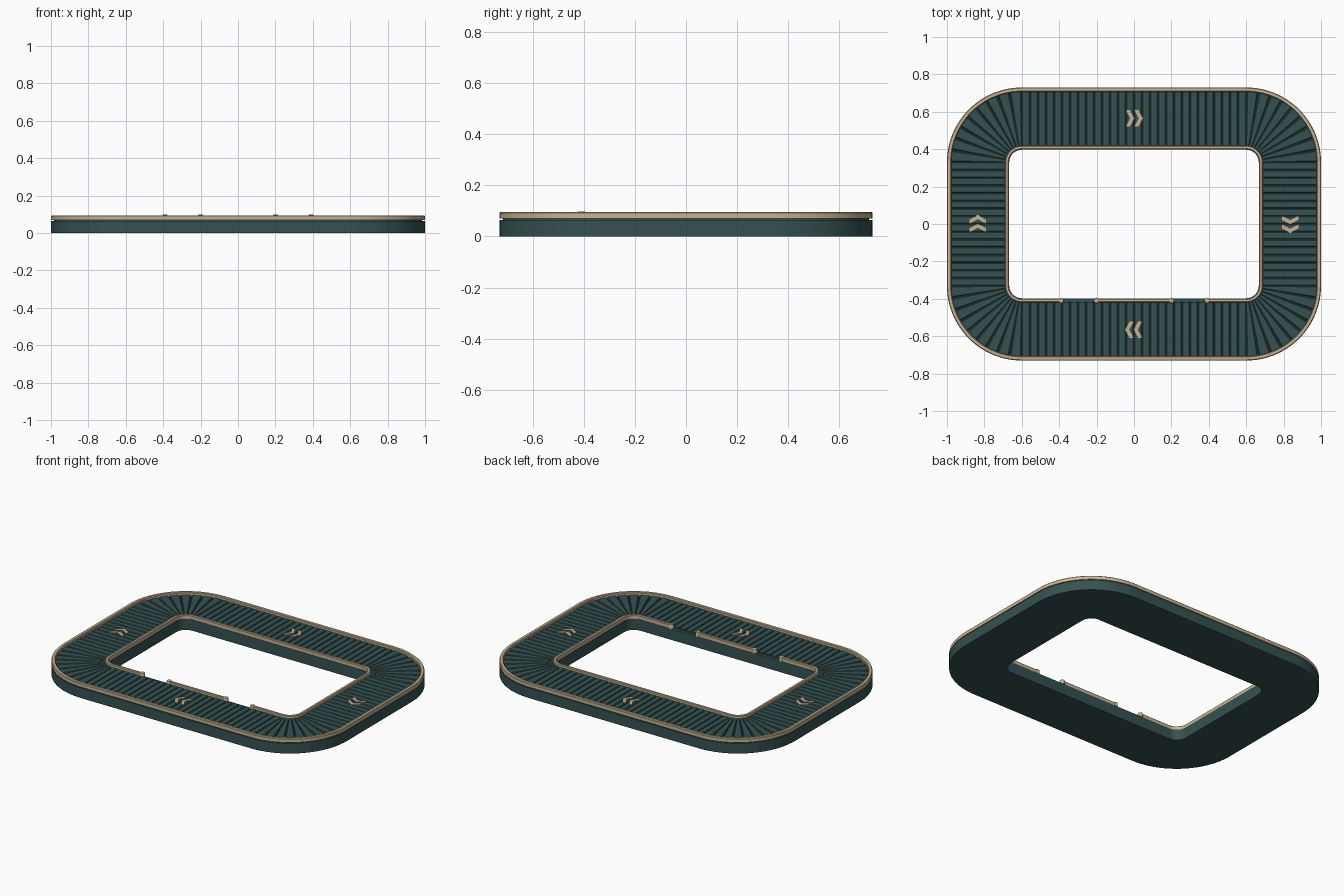
import bpy, bmesh, math

if "Cube" in bpy.data.objects:
    bpy.data.objects.remove(bpy.data.objects["Cube"])

CX, CY = 0.6, 0.33          # corner centres
R_IN, R_OUT = 0.067, 0.4    # track edges measured from the corner centres


def material(name, rgb):
    m = bpy.data.materials.new(name)
    m.diffuse_color = (*rgb, 1)
    m.use_nodes = True
    m.node_tree.nodes["Principled BSDF"].inputs["Base Color"].default_value = m.diffuse_color
    return m


TEAL = material("dark teal", (0.036, 0.083, 0.083))
TAN = material("tan", (0.58, 0.45, 0.29))


def finish(name, bm, mat, smooth=True):
    bmesh.ops.recalc_face_normals(bm, faces=bm.faces[:])
    me = bpy.data.meshes.new(name)
    bm.to_mesh(me)
    bm.free()
    ob = bpy.data.objects.new(name, me)
    bpy.context.collection.objects.link(ob)
    me.materials.append(mat)
    if smooth:
        bpy.ops.object.select_all(action='DESELECT')
        bpy.context.view_layer.objects.active = ob
        ob.select_set(True)
        bpy.ops.object.shade_smooth_by_angle(angle=math.radians(30))
    return ob


def corners(steps=24):
    """Counterclockwise stations, starting after the front straight."""
    out = []
    for k, (sx, sy) in enumerate([(1, -1), (1, 1), (-1, 1), (-1, -1)]):
        for i in range(steps + 1):
            out.append((sx * CX, sy * CY, math.radians(-90 + 90 * k + 90 * i / steps)))
    return out


def point(station, r, z):
    x, y, a = station
    return (x + r * math.cos(a), y + r * math.sin(a), z)


def sweep(bm, path, profile, closed):
    rings = [[bm.verts.new(point(s, r, z)) for r, z in profile] for s in path]
    n = len(profile)
    for i in range(len(rings) - (0 if closed else 1)):
        a, b = rings[i], rings[(i + 1) % len(rings)]
        for j in range(n):
            bm.faces.new((a[j], b[j], b[(j + 1) % n], a[(j + 1) % n]))
    if not closed:
        bm.faces.new(rings[0])
        bm.faces.new(rings[-1])


def rail_profile(r0, r1, c=0.004, z0=0.07, z1=0.095):
    return [(r0, z0), (r1, z0), (r1, z1 - c), (r1 - c, z1), (r0 + c, z1), (r0, z1 - c)]


# Track body with a small rebate under the outer rail
bm = bmesh.new()
sweep(bm, corners(), [(R_IN, 0), (R_OUT, 0), (R_OUT, 0.065), (R_OUT - 0.015, 0.065),
                      (R_OUT - 0.015, 0.07), (R_IN, 0.07)], True)
finish("track_body", bm, TEAL)

# Outer rail
bm = bmesh.new()
sweep(bm, corners(), rail_profile(R_OUT - 0.023, R_OUT), True)
finish("outer_rail", bm, TAN)

# Inner rail, with two openings on the front straight
front = -math.pi / 2
inner = rail_profile(R_IN + 0.002, R_IN + 0.022)
bm = bmesh.new()
sweep(bm, [(0.39, -CY, front)] + corners() + [(-0.39, -CY, front)], inner, False)
sweep(bm, [(-0.2, -CY, front), (0.2, -CY, front)], inner, False)
finish("inner_rail", bm, TAN)

# Rounded posts at the rail ends
for i, x in enumerate((-0.39, -0.2, 0.2, 0.39)):
    bm = bmesh.new()
    bmesh.ops.create_cone(bm, cap_ends=True, segments=16, radius1=0.015, radius2=0.015, depth=0.028)
    bmesh.ops.translate(bm, verts=bm.verts[:], vec=(x, -CY - R_IN - 0.012, 0.084))
    top = [e for e in bm.edges if all(v.co.z > 0.09 for v in e.verts)]
    bmesh.ops.bevel(bm, geom=top, offset=0.005, segments=2, affect='EDGES', profile=0.5)
    finish(f"rail_end_post_{i + 1}", bm, TAN)


# Belt slats: chamfered blocks between pairs of stations
def slat(bm, s0, s1):
    def mix(t):
        return tuple(p + (q - p) * t for p, q in zip(s0, s1))
    r0, r1 = R_IN + 0.02, R_OUT - 0.02
    sides = [(0.04, 0.068), (0.04, 0.075), (0.12, 0.079), (0.88, 0.079), (0.96, 0.075), (0.96, 0.068)]
    ends = [[bm.verts.new(point(mix(t), r, z)) for t, z in sides] for r in (r0, r1)]
    for j in range(len(sides)):
        k = (j + 1) % len(sides)
        bm.faces.new((ends[0][j], ends[0][k], ends[1][k], ends[1][j]))
    bm.faces.new(ends[0])
    bm.faces.new(ends[1])


bm = bmesh.new()
signs = [(1, -1), (1, 1), (-1, 1), (-1, -1)]
for k in range(4):
    (sx, sy), (tx, ty) = signs[k], signs[(k + 1) % 4]
    a0, a1 = math.radians(-90 + 90 * k), math.radians(90 * k)
    turn = [(sx * CX, sy * CY, a0 + (a1 - a0) * i / 9) for i in range(10)]
    n = 16 if sx == tx else 28
    run = [(CX * (sx + (tx - sx) * i / n), CY * (sy + (ty - sy) * i / n), a1) for i in range(n + 1)]
    for line in (turn, run):
        for s0, s1 in zip(line, line[1:]):
            slat(bm, s0, s1)
finish("belt_slats", bm, TEAL, smooth=False)

# Double chevrons showing the clockwise travel direction
for name, x, y, a in (("back", 0, 0.565, 0), ("right", 0.835, 0, -90),
                      ("front", 0, -0.565, 180), ("left", -0.835, 0, 90)):
    bm = bmesh.new()
    a = math.radians(a)
    for off in (-0.023, 0.023):
        outline = [(-0.023, 0.045), (0, 0.045), (0.026, 0.0), (0, -0.045), (-0.023, -0.045), (0.003, 0.0)]
        rows = []
        for z in (0.0785, 0.084):
            rows.append([bm.verts.new((x + (u + off) * math.cos(a) - v * math.sin(a),
                                       y + (u + off) * math.sin(a) + v * math.cos(a), z))
                         for u, v in outline])
        lo, hi = rows
        for j in range(6):
            k = (j + 1) % 6
            bm.faces.new((lo[j], lo[k], hi[k], hi[j]))
        for row in rows:
            bm.faces.new((row[0], row[1], row[2], row[5]))
            bm.faces.new((row[5], row[2], row[3], row[4]))
    finish(f"{name}_chevrons", bm, TAN, smooth=False)
